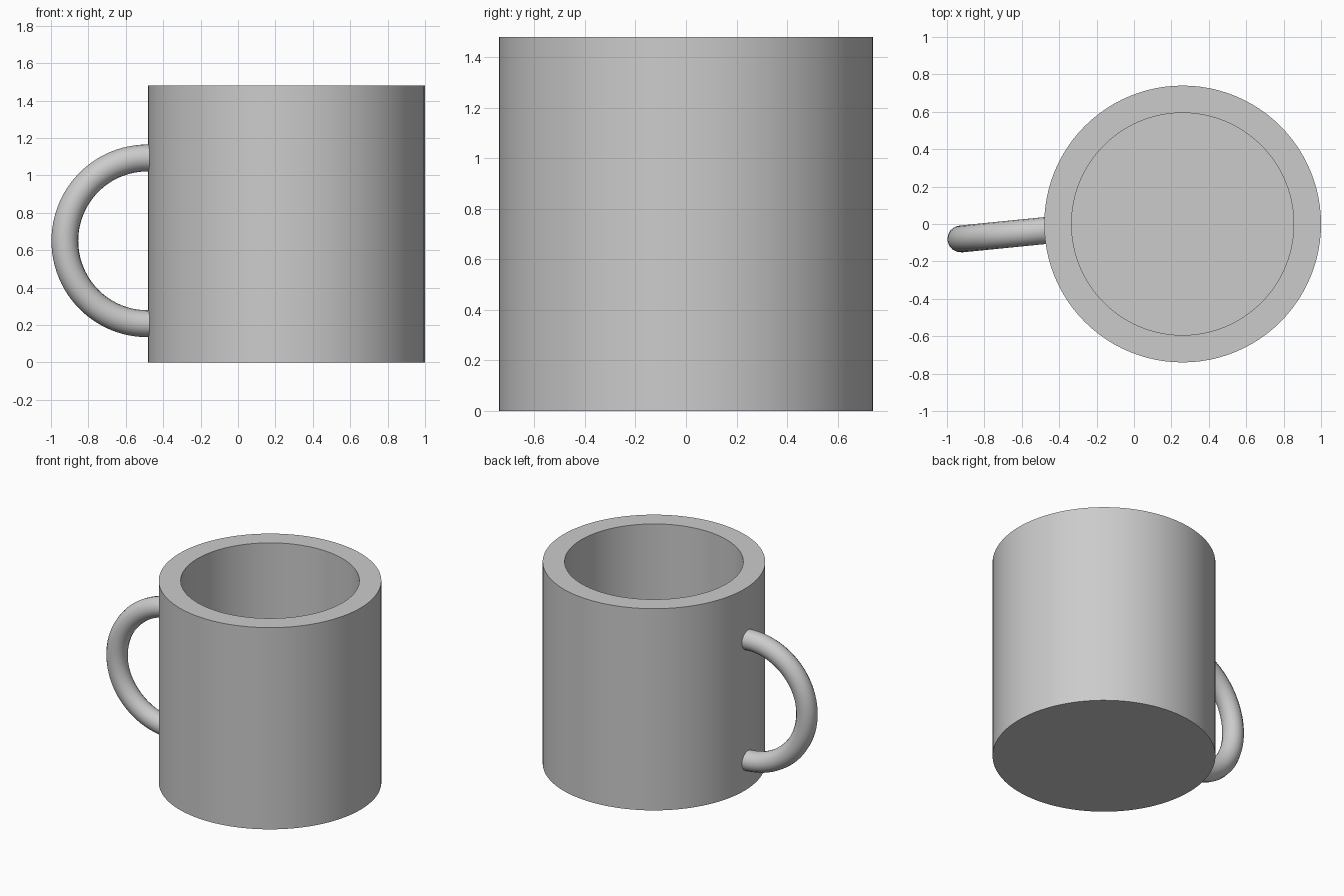
import bpy
import math
from mathutils import Vector

default = bpy.data.objects.get("Cube")
if default:
    bpy.data.objects.remove(default, do_unlink=True)

grey = bpy.data.materials.new("light grey ceramic")
grey.use_nodes = True
colour = (0.6, 0.6, 0.6, 1)
grey.diffuse_color = colour
grey.node_tree.nodes["Principled BSDF"].inputs["Base Color"].default_value = colour

CENTRE_X, RADIUS, INNER, HEIGHT, FLOOR = 0.26, 0.74, 0.594, 1.48, 0.148


def finish(obj, name):
    """Name, colour and smooth the active object."""
    obj.name = name
    obj.data.materials.clear()
    obj.data.materials.append(grey)
    bpy.ops.object.select_all(action="DESELECT")
    obj.select_set(True)
    bpy.context.view_layer.objects.active = obj
    bpy.ops.object.shade_smooth_by_angle(angle=math.radians(35))


# Mug body: cylinder hollowed from the top
def cylinder(radius, bottom, top):
    bpy.ops.mesh.primitive_cylinder_add(
        vertices=96, radius=radius, depth=top - bottom,
        location=(CENTRE_X, 0, (top + bottom) / 2))
    return bpy.context.object


body = cylinder(RADIUS, 0, HEIGHT)
hollow = cylinder(INNER, FLOOR, HEIGHT + 0.2)
hollow.name = "hollow_cutter"
cut = body.modifiers.new("Hollow", "BOOLEAN")
cut.operation = "DIFFERENCE"
cut.solver = "EXACT"
cut.object = hollow
bpy.context.view_layer.objects.active = body
bpy.ops.object.modifier_apply(modifier=cut.name)
bpy.data.objects.remove(hollow, do_unlink=True)
finish(body, "mug_body")

# Handle: half ring of round tube, turned slightly, with ends sunk in the wall
RING, TUBE, MID_Z, STEPS = 0.443, 0.072, 0.65, 48
turn = math.radians(5.7)
outward = Vector((-math.cos(turn), -math.sin(turn), 0))
origin = Vector((-0.485, -0.036, MID_Z))
arc = [math.pi * (i / STEPS - 0.5) for i in range(STEPS + 1)]
path = [(RING * math.cos(a), RING * math.sin(a)) for a in arc]
path = [(-0.06, -RING)] + path + [(-0.06, RING)]

curve = bpy.data.curves.new("handle", "CURVE")
curve.dimensions = "3D"
curve.bevel_depth = TUBE
curve.bevel_resolution = 6
curve.use_fill_caps = True
spline = curve.splines.new("POLY")
spline.points.add(len(path) - 1)
for point, (out, up) in zip(spline.points, path):
    point.co = (*(origin + outward * out + Vector((0, 0, up))), 1)
handle = bpy.data.objects.new("handle", curve)
bpy.context.collection.objects.link(handle)
bpy.ops.object.select_all(action="DESELECT")
handle.select_set(True)
bpy.context.view_layer.objects.active = handle
bpy.ops.object.convert(target="MESH")
finish(bpy.context.object, "handle")
